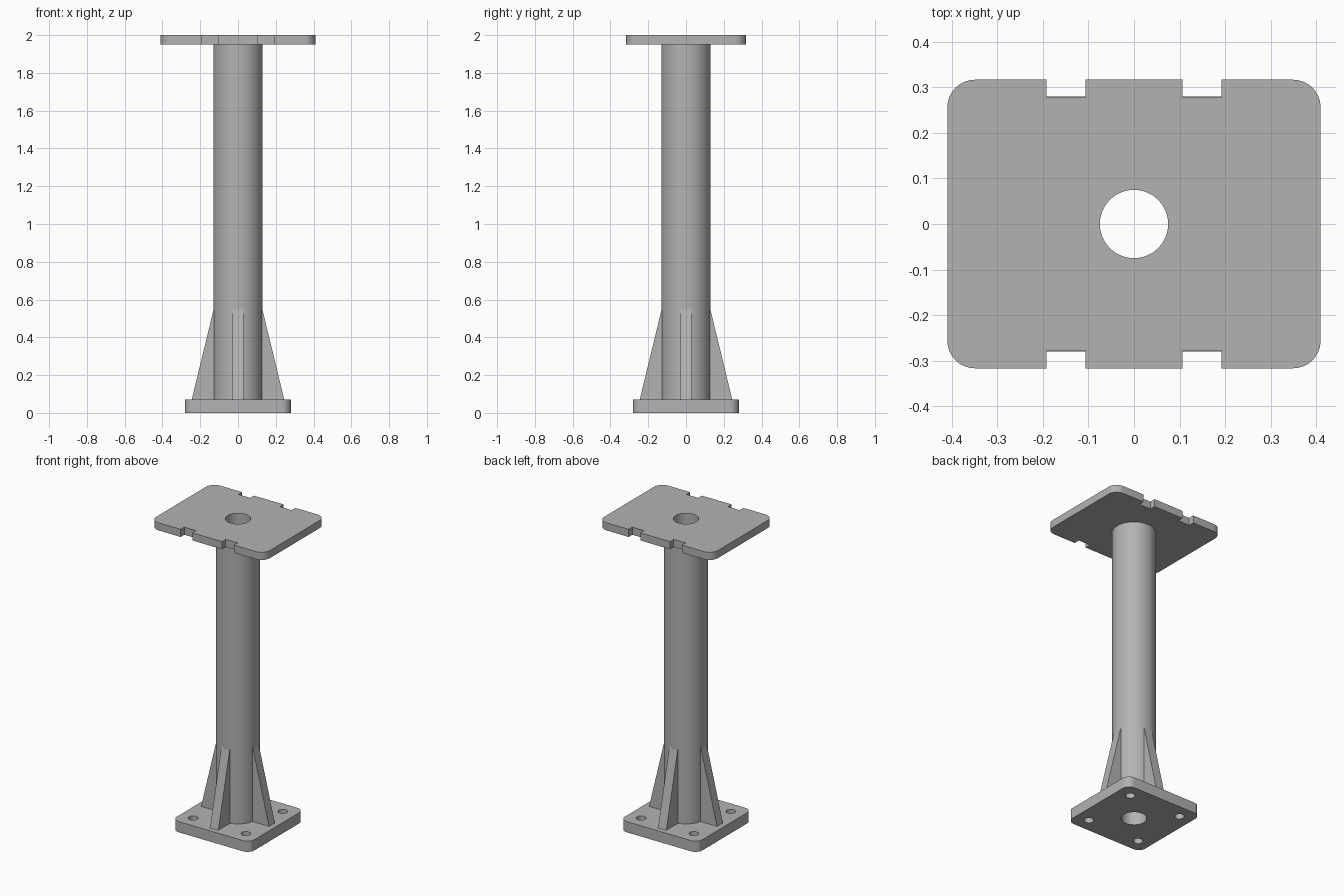
import bpy
import bmesh
from math import cos, sin, pi, radians
from mathutils import Matrix

cube = bpy.data.objects.get("Cube")
if cube:
    bpy.data.objects.remove(cube, do_unlink=True)

# Single grey material
grey = bpy.data.materials.new("steel_grey")
grey.use_nodes = True
COLOR = (0.45, 0.45, 0.45, 1)
grey.diffuse_color = COLOR
grey.node_tree.nodes["Principled BSDF"].inputs["Base Color"].default_value = COLOR


def arc(cx, cy, r, a0, a1, n):
    return [(cx + r * cos(a0 + (a1 - a0) * i / n), cy + r * sin(a0 + (a1 - a0) * i / n))
            for i in range(n + 1)]


def circle(cx, cy, r, n=48):
    return arc(cx, cy, r, 0, 2 * pi, n)[:-1]


def plate_outline(hx, hy, r, notches=(), depth=0):
    """Rounded rectangle, with optional notches in the front and back edges."""
    pts = arc(hx - r, hy - r, r, 0, pi / 2, 8)
    for a, b in sorted(notches, reverse=True):
        pts += [(b, hy), (b, hy - depth), (a, hy - depth), (a, hy)]
    pts += arc(r - hx, hy - r, r, pi / 2, pi, 8)
    return pts + [(-x, -y) for x, y in pts]


def finish(obj):
    obj.data.materials.clear()
    obj.data.materials.append(grey)
    bpy.ops.object.select_all(action="DESELECT")
    obj.select_set(True)
    bpy.context.view_layer.objects.active = obj
    bpy.ops.object.shade_smooth_by_angle(angle=radians(30))


def extrude_loops(name, loops, z0, z1, matrix=Matrix()):
    """Fill closed outlines (inner ones become holes) and extrude from z0 to z1."""
    curve = bpy.data.curves.new(name + "_profile", "CURVE")
    curve.dimensions = "2D"
    curve.fill_mode = "BOTH"
    curve.extrude = (z1 - z0) / 2
    for pts in loops:
        spline = curve.splines.new("POLY")
        spline.points.add(len(pts) - 1)
        for p, (x, y) in zip(spline.points, pts):
            p.co = (x, y, 0, 1)
        spline.use_cyclic_u = True
    helper = bpy.data.objects.new(name + "_helper", curve)
    mesh = bpy.data.meshes.new_from_object(helper)
    bpy.data.objects.remove(helper)
    bpy.data.curves.remove(curve)
    mesh.name = name
    bm = bmesh.new()
    bm.from_mesh(mesh)
    bmesh.ops.remove_doubles(bm, verts=bm.verts, dist=1e-5)
    bmesh.ops.transform(bm, verts=bm.verts,
                        matrix=matrix @ Matrix.Translation((0, 0, (z0 + z1) / 2)))
    bmesh.ops.recalc_face_normals(bm, faces=bm.faces)
    bm.to_mesh(mesh)
    bm.free()
    obj = bpy.data.objects.new(name, mesh)
    bpy.context.collection.objects.link(obj)
    finish(obj)
    return obj


BASE_TOP, PLATE_BOTTOM = 0.07, 1.95
bore = circle(0, 0, 0.075)

# Base plate with centre bore and four bolt holes
bolts = [circle(sx * 0.19, sy * 0.19, 0.029, 24) for sx in (-1, 1) for sy in (-1, 1)]
extrude_loops("base_plate", [plate_outline(0.28, 0.28, 0.05), bore] + bolts, 0, BASE_TOP)

# Hollow column
extrude_loops("column", [circle(0, 0, 0.13, 64), bore], BASE_TOP, PLATE_BOTTOM)

# Top plate with two notches on the front and back edges
notches = [(-0.192, -0.107), (0.107, 0.192)]
extrude_loops("top_plate", [plate_outline(0.41, 0.317, 0.06, notches, 0.038), bore],
              PLATE_BOTTOM, 2)

# Four tapered ribs around the foot of the column
rib = [(0.1, BASE_TOP), (0.245, BASE_TOP), (0.125, 0.565), (0.1, 0.565)]
for i, side in enumerate(("left", "back", "right", "front")):
    turn = Matrix.Rotation(i * pi / 2, 4, "Z") @ Matrix.Rotation(pi / 2, 4, "X")
    extrude_loops(side + "_rib", [rib], -0.03, 0.03, turn)
